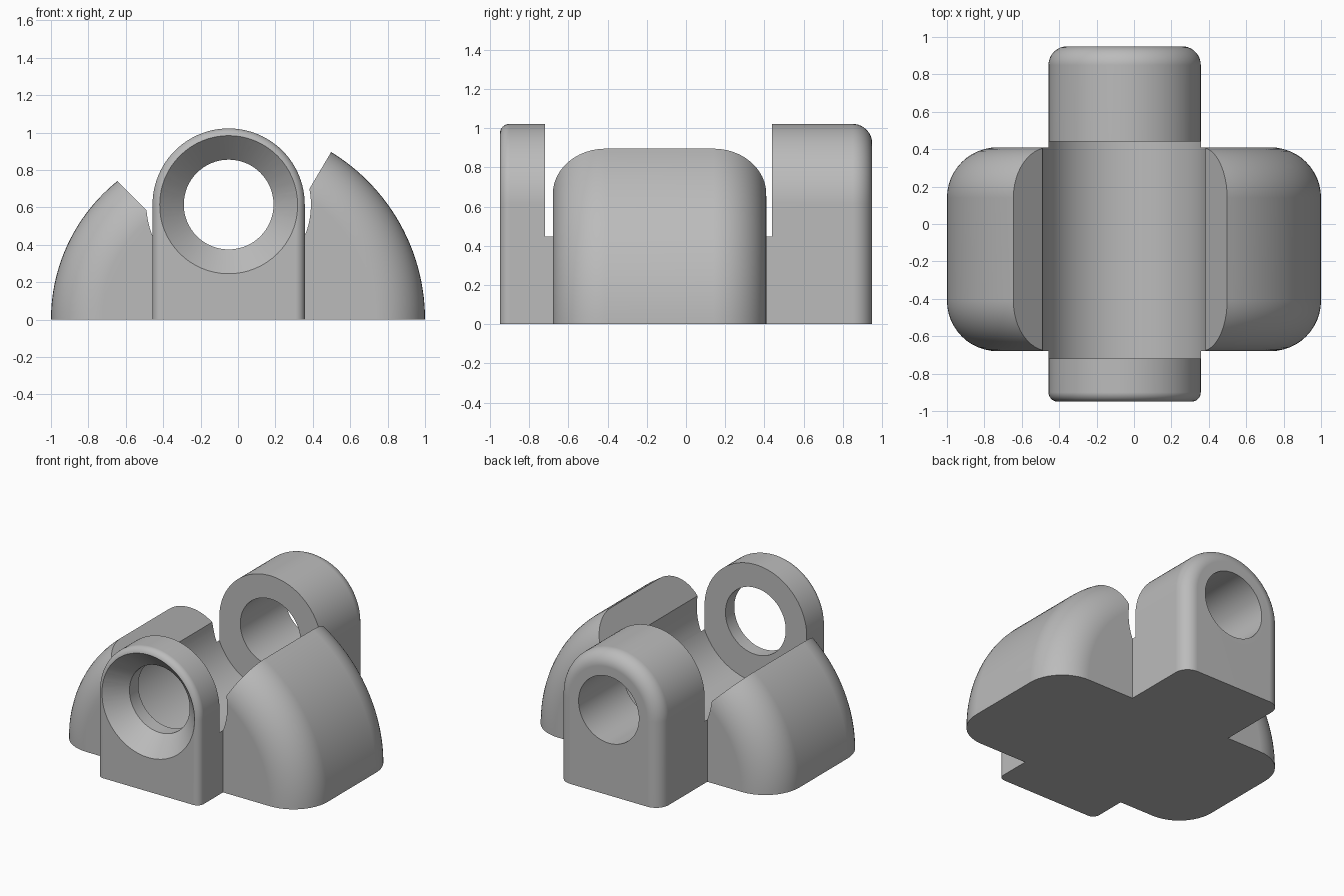
import bpy, bmesh
from math import sin, cos, pi, radians, sqrt

cube = bpy.data.objects.get("Cube")
if cube:
    bpy.data.objects.remove(cube, do_unlink=True)

AXIS_X, AXIS_Z = -0.05, 0.615      # pin axis, running along y
LUG_R, GROOVE_R, HOLE_R, SINK_R = 0.407, 0.44, 0.24, 0.37
FRONT, BACK = -0.95, 0.95

grey = bpy.data.materials.new("plain_grey")
grey.use_nodes = True
colour = (0.5, 0.5, 0.5, 1)
grey.diffuse_color = colour
grey.node_tree.nodes["Principled BSDF"].inputs["Base Color"].default_value = colour


def arc(cx, cz, r, a0, a1, n):
    angles = [radians(a0 + (a1 - a0) * i / n) for i in range(n + 1)]
    return [(cx + r * cos(a), cz + r * sin(a)) for a in angles]


def loft(name, sections):
    """Skin a closed solid through (y, profile) sections."""
    bm = bmesh.new()
    rings = [[bm.verts.new((x, y, z)) for x, z in prof] for y, prof in sections]
    for a, b in zip(rings, rings[1:]):
        for i in range(len(a)):
            j = (i + 1) % len(a)
            bm.faces.new((a[i], a[j], b[j], b[i]))
    bm.faces.new(rings[0])
    bm.faces.new(rings[-1])
    bmesh.ops.recalc_face_normals(bm, faces=bm.faces)
    mesh = bpy.data.meshes.new(name)
    bm.to_mesh(mesh)
    bm.free()
    mesh.materials.append(grey)
    obj = bpy.data.objects.new(name, mesh)
    bpy.context.collection.objects.link(obj)
    return obj


def rounded(profile, y0, y1, r0, r1, n=12):
    """Sections of an extrusion whose end edges are filleted."""
    out = []
    for i in range(n + 1):
        a = pi / 2 * i / n
        out.append((y0 + r0 * (1 - cos(a)), profile(r0 * (1 - sin(a)))))
    for i in range(n + 1):
        a = pi / 2 * (1 - i / n)
        out.append((y1 - r1 * (1 - cos(a)), profile(r1 * (1 - sin(a)))))
    return out


def lug_profile(inset):
    r = LUG_R - inset
    return [(AXIS_X - r, 0), (AXIS_X + r, 0)] + arc(AXIS_X, AXIS_Z, r, 0, 180, 48)


def dome_profile(inset):
    return (arc(AXIS_X, 0, 1.05 - inset, 0, 90, 40)
            + arc(AXIS_X, 0, 0.95 - inset, 90, 180, 40))


def apply(obj, kind, cutter=None, **settings):
    mod = obj.modifiers.new(kind, kind)
    for key, value in settings.items():
        setattr(mod, key, value)
    if cutter:
        mod.object = cutter
    bpy.context.view_layer.objects.active = obj
    bpy.ops.object.modifier_apply(modifier=mod.name)
    if cutter:
        bpy.data.objects.remove(cutter, do_unlink=True)


# Long arched lug block and the domed side wings
bracket = loft("hinge_bracket", rounded(lug_profile, FRONT, BACK, 0.05, 0.10))
wings = loft("side_wings", rounded(dome_profile, -0.68, 0.41, 0.27, 0.27))

# Clearance groove with a flared mouth between the two lugs
mouth = arc(AXIS_X, AXIS_Z, GROOVE_R, 184, 371, 56)
(lx, lz), (rx, rz) = mouth[0], mouth[-1]
flare = [(rx + 0.59 * (1.3 - rz), 1.3), (lx - (1.3 - lz), 1.3)]
groove = loft("groove_cutter", [(y, mouth + flare) for y in (-0.72, 0.44)])

# Pin hole with a conical countersink at the front
slope = SINK_R - HOLE_R
bore = loft("bore_cutter", [
    (y, arc(AXIS_X, AXIS_Z, r, 0, 354.375, 63))
    for y, r in ((FRONT - 0.05, SINK_R + 0.05), (FRONT + slope, HOLE_R), (BACK + 0.1, HOLE_R))])

apply(bracket, 'BOOLEAN', wings, operation='UNION', solver='EXACT')
apply(bracket, 'BOOLEAN', groove, operation='DIFFERENCE', solver='EXACT')
apply(bracket, 'BOOLEAN', bore, operation='DIFFERENCE', solver='EXACT')

# Smooth curved faces, crisp machined edges
bpy.ops.object.select_all(action='DESELECT')
bracket.select_set(True)
bpy.context.view_layer.objects.active = bracket
bpy.ops.object.shade_smooth_by_angle(angle=radians(25))
apply(bracket, 'WEIGHTED_NORMAL', keep_sharp=True)
